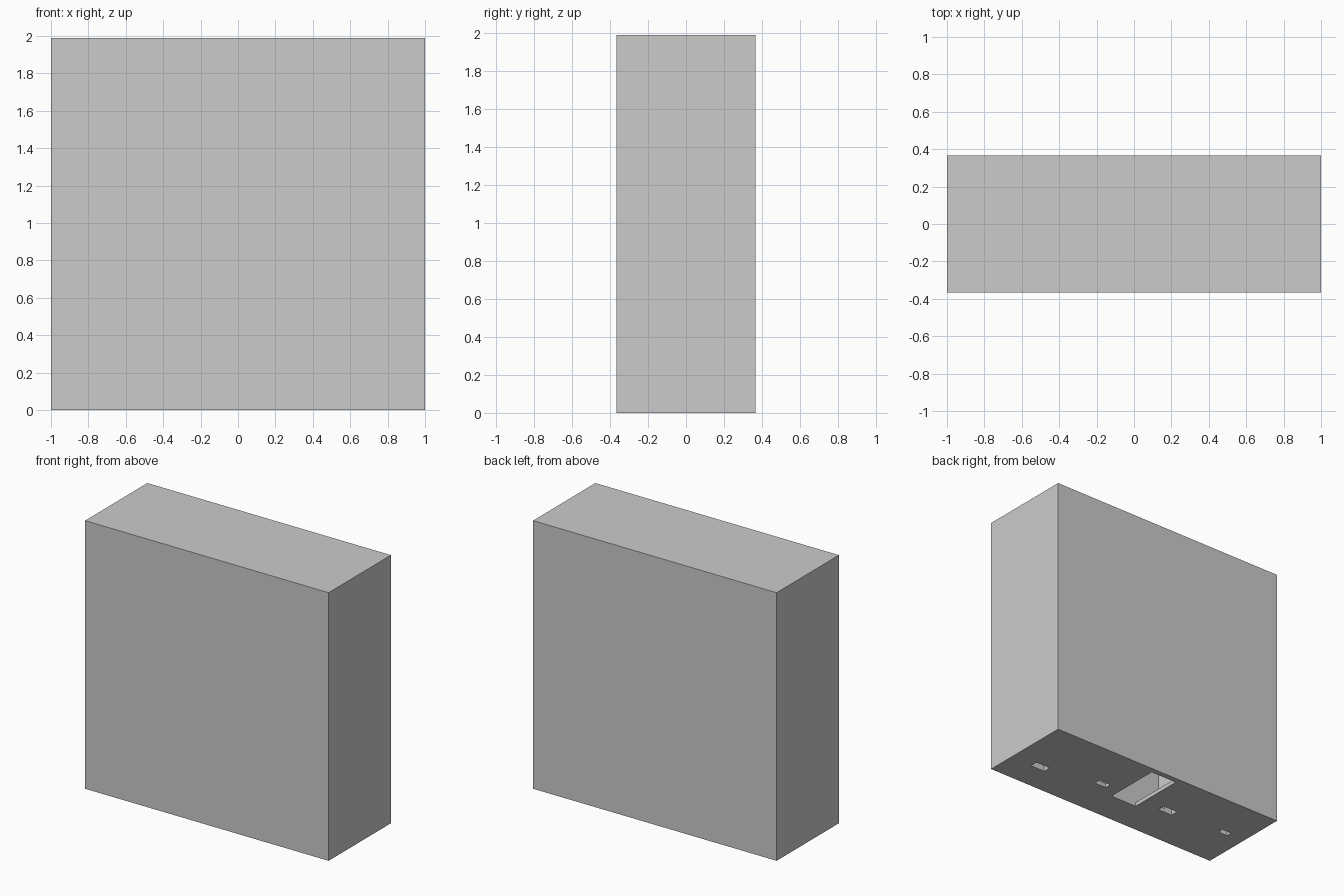
import bpy

if "Cube" in bpy.data.objects:
    bpy.data.objects.remove(bpy.data.objects["Cube"])


def box(name, x, y, z):
    """Axis-aligned box from (min, max) ranges."""
    bpy.ops.mesh.primitive_cube_add(
        size=1, location=(sum(x) / 2, sum(y) / 2, sum(z) / 2))
    ob = bpy.context.object
    ob.name = name
    ob.scale = (x[1] - x[0], y[1] - y[0], z[1] - z[0])
    bpy.ops.object.transform_apply(location=True, rotation=True, scale=True)
    return ob


def cut(target, cutter):
    """Carve the cutter out of the target and discard it."""
    cutter.hide_render = True
    mod = target.modifiers.new("cut", 'BOOLEAN')
    mod.operation = 'DIFFERENCE'
    mod.solver = 'EXACT'
    mod.object = cutter
    bpy.context.view_layer.objects.active = target
    bpy.ops.object.modifier_apply(modifier=mod.name)
    bpy.data.objects.remove(cutter, do_unlink=True)


# Main block
body = box("body", (-1, 1), (-0.365, 0.365), (0, 1.99))

# Inner chamber above a thin floor
cut(body, box("chamber_cutter", (-0.32, 0.32), (-0.115, 0.325), (0.03, 0.6)))

# Large opening in the underside
cut(body, box("opening_cutter", (-0.11, 0.11), (-0.114, 0.324), (-0.1, 0.1)))

# Four small slots in the underside: centre x, centre y, width, depth
slots = [(0.756, -0.12, 0.12, 0.06), (0.27, -0.022, 0.10, 0.05),
         (-0.322, -0.017, 0.12, 0.06), (-0.826, 0.005, 0.08, 0.045)]
for cx, cy, w, d in slots:
    cut(body, box("slot_cutter", (cx - w / 2, cx + w / 2),
                  (cy - d / 2, cy + d / 2), (-0.1, 0.1)))
